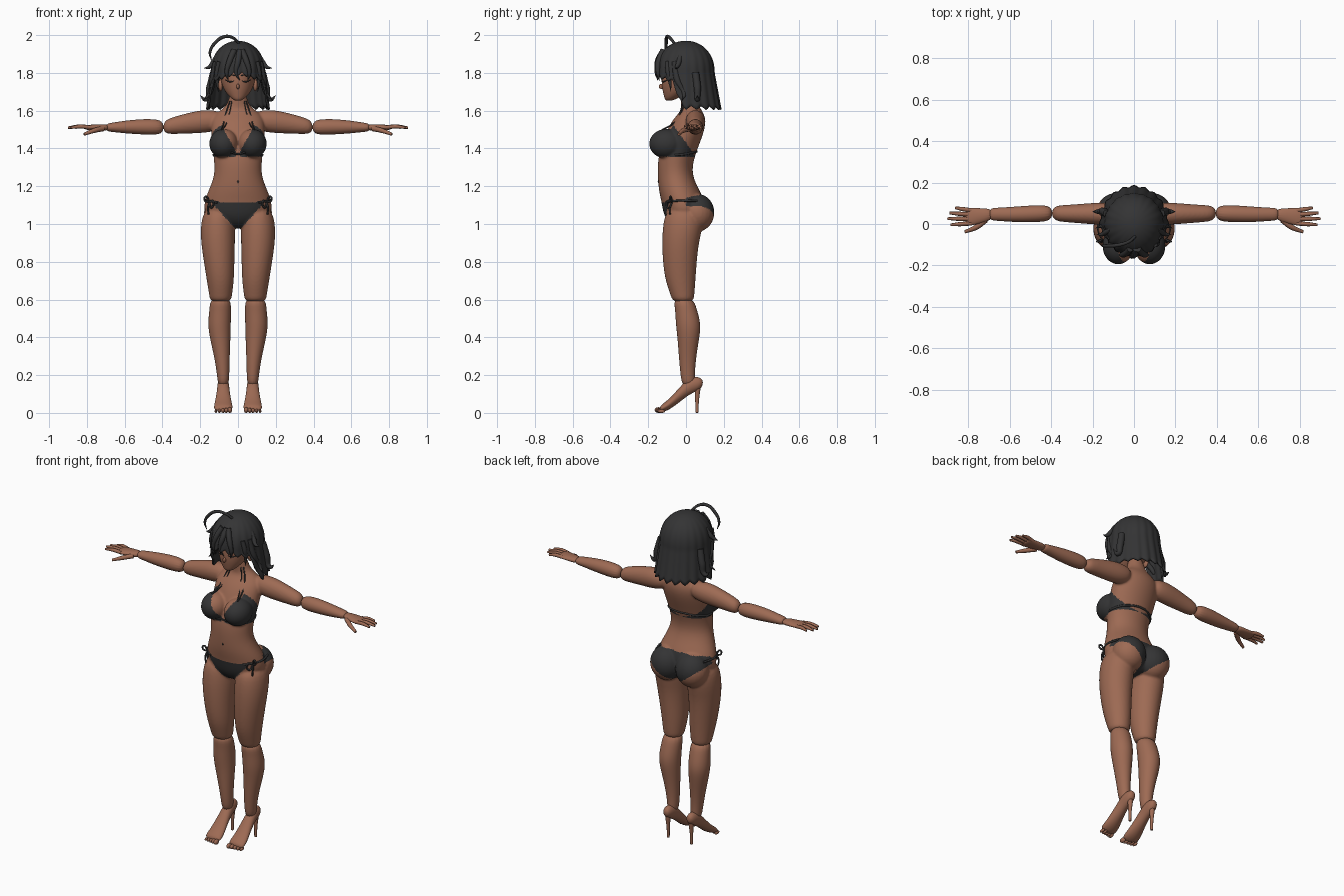
import bpy, bmesh, math
from mathutils import Vector
from mathutils.bvhtree import BVHTree

if "Cube" in bpy.data.objects:
    bpy.data.objects.remove(bpy.data.objects["Cube"])


def material(name, rgb):
    m = bpy.data.materials.new(name)
    m.use_nodes = True
    m.diffuse_color = (*rgb, 1)
    bsdf = next(n for n in m.node_tree.nodes if n.type == 'BSDF_PRINCIPLED')
    bsdf.inputs["Base Color"].default_value = (*rgb, 1)
    bsdf.inputs["Roughness"].default_value = 0.8
    return m


SKIN = material("brown skin", (0.34, 0.145, 0.088))
DARK = material("charcoal", (0.034, 0.034, 0.035))


def add_object(name, bm, mat, mirror=False, subsurf=0):
    me = bpy.data.meshes.new(name)
    bmesh.ops.recalc_face_normals(bm, faces=bm.faces)
    bm.to_mesh(me)
    bm.free()
    me.materials.append(mat)
    for p in me.polygons:
        p.use_smooth = True
    ob = bpy.data.objects.new(name, me)
    bpy.context.collection.objects.link(ob)
    if mirror:
        ob.modifiers.new("mirror", 'MIRROR').use_mirror_merge = False
    if subsurf:
        mod = ob.modifiers.new("smooth", 'SUBSURF')
        mod.levels = mod.render_levels = subsurf
    return ob


def loft(name, axis, rings, mirror=False, mat=SKIN, n=16):
    """Rings are (position along axis, centre a, centre b, radius a, radius b)."""
    bm = bmesh.new()
    rows = []
    for t, ca, cb, ra, rb in rings:
        row = []
        for i in range(n):
            w = 2 * math.pi * i / n
            a, b = ca + 1.02 * ra * math.cos(w), cb + 1.02 * rb * math.sin(w)
            row.append(bm.verts.new({'x': (t, a, b), 'y': (a, t, b), 'z': (a, b, t)}[axis]))
        rows.append(row)
    for r, s in zip(rows, rows[1:]):
        for i in range(n):
            bm.faces.new((r[i], r[(i + 1) % n], s[(i + 1) % n], s[i]))
    bm.faces.new(rows[0])
    bm.faces.new(rows[-1])
    return add_object(name, bm, mat, mirror, 2)


def ball(name, centre, size, mirror=False, mat=SKIN):
    bm = bmesh.new()
    bmesh.ops.create_uvsphere(bm, u_segments=24, v_segments=16, radius=1)
    bmesh.ops.scale(bm, vec=size, verts=bm.verts)
    bmesh.ops.translate(bm, vec=centre, verts=bm.verts)
    return add_object(name, bm, mat, mirror)


def tube(name, points, radius, mat, taper=None):
    cu = bpy.data.curves.new(name, 'CURVE')
    cu.dimensions = '3D'
    cu.bevel_depth, cu.bevel_resolution, cu.resolution_u = radius, 2, 6
    cu.use_fill_caps = True
    sp = cu.splines.new('BEZIER')
    sp.bezier_points.add(len(points) - 1)
    for i, (bp, p) in enumerate(zip(sp.bezier_points, points)):
        bp.co = p
        bp.handle_left_type = bp.handle_right_type = 'AUTO'
        bp.radius = taper[i] if taper else 1
    cu.materials.append(mat)
    ob = bpy.data.objects.new(name, cu)
    bpy.context.collection.objects.link(ob)


def pair(name, points, radius, mat, taper=None):
    for side, s in (("left", 1), ("right", -1)):
        tube(f"{side}_{name}", [(s * x, y, z) for x, y, z in points], radius, mat, taper)


# Torso, thighs and upper arms, fused into one skin
parts = [
    loft("torso", 'z', [(.975, 0, 0, .04, .05), (1.0, 0, 0, .12, .09), (1.05, 0, -.01, .18, .11),
                        (1.12, 0, -.015, .18, .115), (1.18, 0, -.037, .155, .108), (1.26, 0, -.06, .122, .09),
                        (1.34, 0, -.055, .127, .095), (1.42, 0, -.03, .138, .1), (1.5, 0, 0, .143, .1),
                        (1.56, 0, .02, .14, .085), (1.6, 0, .03, .1, .055), (1.63, 0, .02, .05, .045),
                        (1.73, 0, .005, .04, .04)]),
    loft("thighs", 'z', [(1.09, .105, -.01, .07, .09), (1.0, .107, -.015, .092, .108), (.9, .106, -.03, .09, .097),
                         (.8, .1, -.033, .081, .09), (.7, .093, -.03, .072, .08), (.62, .092, -.018, .06, .062),
                         (.585, .092, -.015, .055, .055)], True),
    loft("upper_arms", 'x', [(.08, .05, 1.55, .045, .045), (.15, .05, 1.545, .055, .06), (.22, .05, 1.54, .05, .06),
                             (.32, .05, 1.525, .042, .048), (.4, .052, 1.512, .037, .038)], True),
    ball("hips", (.085, .06, 1.06), (.095, .09, .1), True),
    ball("bust", (.076, -.105, 1.425), (.076, .09, .078), True),
]
bpy.context.view_layer.update()
deps = bpy.context.evaluated_depsgraph_get()
bm = bmesh.new()
for ob in parts:
    bm.from_mesh(ob.evaluated_get(deps).to_mesh())
for ob in parts:
    bpy.data.objects.remove(ob)
body = add_object("body", bm, SKIN)
remesh = body.modifiers.new("fuse", 'REMESH')
remesh.mode, remesh.voxel_size = 'VOXEL', 0.0065
blend = body.modifiers.new("blend", 'SMOOTH')
blend.factor, blend.iterations = 0.5, 5
bpy.context.view_layer.update()
mesh = bpy.data.meshes.new_from_object(body.evaluated_get(bpy.context.evaluated_depsgraph_get()))
body.modifiers.clear()
body.data = mesh
mesh.materials.clear()
mesh.materials.append(SKIN)
mesh.materials.append(DARK)


# Swimwear painted on the fused skin by position
def is_swimwear(c):
    x, y, z = abs(c.x), c.y, c.z
    if x > 0.21:
        return False
    if y < 0:
        brief = z > 0.96 + 1.1 * x
    else:
        brief = z > 0.965 + 0.75 * x
    brief = brief and 0.9 < z < 1.14 + 0.2 * y
    cup = 1.357 < z < min(1.525 - 1.75 * max(0, 0.09 - x), 1.36 + 1.4 * (0.05 - y))
    return brief or (cup and x < 0.165 and x > 0.008)


for p in mesh.polygons:
    p.use_smooth = True
    p.material_index = int(is_swimwear(p.center))
tree = BVHTree.FromPolygons([v.co for v in mesh.vertices], [p.vertices for p in mesh.polygons])


def snap(points):
    return [tree.find_nearest(Vector(p))[0] for p in points]


# Straps, hip strings and bows
band = [(.14 * math.cos(a), -.02 + .13 * math.sin(a), 1.365) for a in [math.pi * (i / 14 - .1) for i in range(18)]]
tube("back_strap", snap(band), .006, DARK)
tube("front_tie", snap([(-.03, -.17, 1.37), (0, -.14, 1.37), (.03, -.17, 1.37)]), .005, DARK)
pair("neck_strap", snap([(.09, -.13, 1.51), (.088, -.09, 1.55), (.07, -.04, 1.6), (.045, -.01, 1.65)]), .004, DARK)
pair("inner_strap", snap([(.085, -.13, 1.51), (.07, -.1, 1.55), (.05, -.05, 1.6), (.035, -.02, 1.65)]), .003, DARK)
pair("hip_string", snap([(.12, -.13, 1.11), (.16, -.09, 1.12), (.2, -.02, 1.13), (.18, .06, 1.14)]), .006, DARK)
knot = Vector(snap([(.17, -.09, 1.115)])[0])
for name, offsets in {"bow_upper": [(0, 0, 0), (.02, -.01, .03), (.025, -.01, .01), (0, 0, 0)],
                      "bow_lower": [(0, 0, 0), (-.02, -.025, .005), (-.01, -.02, -.03), (0, 0, 0)],
                      "bow_tail": [(0, 0, 0), (.008, -.012, -.03), (.004, -.012, -.065)]}.items():
    pair(name, [knot + Vector(o) for o in offsets], .005, DARK)
ball("navel", snap([(0, -.2, 1.22)])[0], (.004, .003, .007), mat=DARK)

# Lower legs, raised feet, toes and heel posts
loft("lower_legs", 'z', [(.61, .092, -.015, .054, .053), (.55, .094, 0, .057, .057), (.47, .099, .013, .061, .067),
                         (.4, .095, .013, .055, .058), (.3, .085, .008, .041, .046), (.2, .078, .008, .032, .037),
                         (.14, .078, .015, .028, .035)], True)
loft("feet", 'y', [(.09, .078, .16, .014, .016), (.065, .078, .155, .028, .038), (.02, .078, .145, .031, .045),
                   (-.03, .078, .1, .035, .04), (-.08, .078, .052, .045, .03), (-.115, .078, .03, .05, .024),
                   (-.14, .078, .02, .046, .015)], True)
loft("heel_posts", 'z', [(.15, .078, .062, .02, .02), (.1, .078, .06, .012, .013), (.05, .078, .058, .008, .009),
                         (.005, .078, .058, .008, .009), (0, .078, .058, .008, .009)], True, n=10)
for i in range(5):
    big = .015 - .0015 * i
    ball(f"toes_{i + 1}", (.043 + .0185 * i, -.146 + .004 * i, big), (big * .8, .02, big), True)

# Forearms, hands and fingers
loft("forearms", 'x', [(.39, .052, 1.512, .036, .037), (.47, .05, 1.515, .042, .043), (.58, .046, 1.514, .037, .036),
                       (.66, .047, 1.512, .031, .025), (.7, .047, 1.511, .03, .021)], True)
loft("palms", 'x', [(.68, .047, 1.511, .027, .018), (.74, .04, 1.511, .036, .017), (.79, .034, 1.511, .044, .014),
                    (.815, .034, 1.511, .04, .01)], True)
tips = [(.862, .078), (.89, .053), (.9, .026), (.885, -.004)]
for i, (x, y) in enumerate(tips):
    root = .066 - .021 * i
    pair(f"finger_{i + 1}", [(.785, root, 1.512), ((.79 + x) / 2, (root + y) / 2, 1.516), (x, y, 1.51)],
         .0105, SKIN, [1, 1, .6])
pair("thumb", [(.715, .02, 1.505), (.76, -.015, 1.495), (.815, -.038, 1.475)], .013, SKIN, [1.1, 1, .6])

# Head and face
loft("head", 'z', [(1.652, 0, -.09, .015, .016), (1.665, 0, -.08, .036, .034), (1.69, 0, -.055, .06, .065),
                   (1.72, 0, -.03, .08, .097), (1.77, 0, -.01, .094, .121), (1.84, 0, 0, .1, .125),
                   (1.91, 0, .01, .075, .09), (1.94, 0, .01, .03, .04)])
ball("nose", (0, -.128, 1.728), (.008, .016, .014))
ball("ears", (.092, -.012, 1.735), (.012, .022, .032), True)
pair("eyelid", [(.02, -.125, 1.757), (.042, -.119, 1.753), (.066, -.101, 1.762)], .0035, DARK, [.6, 1, .8])
pair("eyebrow", [(.018, -.13, 1.785), (.045, -.12, 1.792), (.068, -.103, 1.785)], .003, DARK)
tube("mouth", [(-.014, -.113, 1.695), (0, -.118, 1.694), (.014, -.113, 1.695)], .002, DARK)

# Hair shell: domed top, short fringe, long sides and back with a jagged hem
bm = bmesh.new()
COLS, ROWS = 120, 28
grid = []
for r in range(1, ROWS + 1):
    row, t = [], r / ROWS
    for c in range(COLS):
        a = 2 * math.pi * c / COLS
        f = abs((a + math.pi / 2 + math.pi) % (2 * math.pi) - math.pi)
        k = min(1, max(0, (f - 1.0) / 0.55))
        k = k * k * (3 - 2 * k)
        jag = abs((c / 6) % 1 - .5)
        hem = 1.79 + (1.625 - 1.79) * k - .04 * jag + .015 * math.sin(3 * a) * (1 - k)
        z = 1.965 - (1.965 - hem) * t ** 1.7
        dome = math.sqrt(1 - (max(0, z - 1.8) / .165) ** 2.3)
        low = max(0, 1.8 - z)
        dome *= 1 + .02 * t * math.cos(COLS / 6 * a)
        depth = (.145 + .18 * low) if math.sin(a) > 0 else .155
        row.append(bm.verts.new(((.138 + .12 * low) * dome * math.cos(a), depth * dome * math.sin(a), z)))
    grid.append(row)
for r, s in zip(grid, grid[1:]):
    for c in range(COLS):
        bm.faces.new((r[c], r[(c + 1) % COLS], s[(c + 1) % COLS], s[c]))
bm.faces.new(grid[0])
hair = add_object("hair", bm, DARK)
hair.modifiers.new("thickness", 'SOLIDIFY').thickness = .01
hair.modifiers["thickness"].offset = 0

# Loose locks and the looping top strand
lock = [1, 1, .7, .05]
pair("side_lock", [(.115, -.06, 1.86), (.135, -.045, 1.76), (.15, -.01, 1.69), (.185, -.02, 1.655)], .017, DARK, lock)
pair("back_lock", [(.13, .05, 1.8), (.15, .06, 1.72), (.17, .06, 1.66), (.2, .06, 1.68)], .02, DARK, lock)
pair("temple_lock", [(.1, -.1, 1.86), (.112, -.095, 1.8), (.11, -.085, 1.75), (.105, -.08, 1.7)], .013, DARK, lock)
pair("small_flick", [(.11, -.03, 1.89), (.135, -.04, 1.85), (.155, -.05, 1.83), (.18, -.05, 1.825)], .014, DARK, lock)
pair("fringe_lock", [(.02, -.12, 1.92), (.045, -.145, 1.86), (.06, -.148, 1.8), (.05, -.14, 1.755)], .016, DARK, lock)
tube("centre_fringe", [(.01, -.12, 1.92), (0, -.15, 1.86), (-.01, -.155, 1.8), (.01, -.15, 1.76)], .016, DARK, lock)
tube("top_strand", [(.005, -.06, 1.955), (-.025, -.085, 1.985), (-.07, -.1, 1.992), (-.12, -.105, 1.96),
                    (-.148, -.105, 1.91), (-.14, -.1, 1.865)], .009, DARK, [.8, .9, 1, 1, .8, .2])
